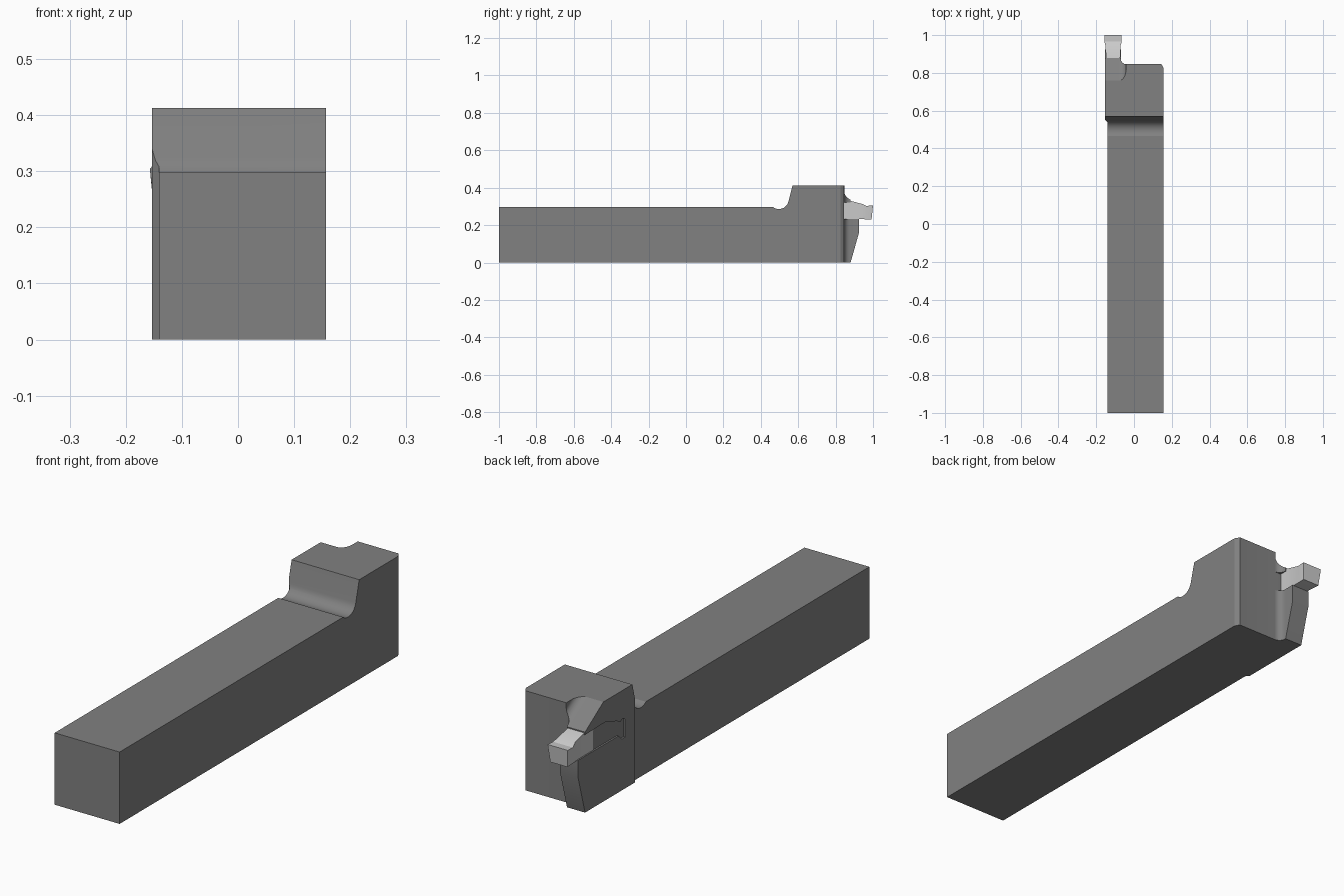
import bpy, bmesh
from math import sin, cos, pi

if "Cube" in bpy.data.objects:
    bpy.data.objects.remove(bpy.data.objects["Cube"])


def loft(name, rings):
    """Closed solid through matching rings of 3D points."""
    bm = bmesh.new()
    vs = [[bm.verts.new(p) for p in r] for r in rings]
    n = len(rings[0])
    for a, b in zip(vs, vs[1:]):
        for i in range(n):
            j = (i + 1) % n
            bm.faces.new((a[i], a[j], b[j], b[i]))
    bm.faces.new(vs[0])
    bm.faces.new(vs[-1])
    bmesh.ops.recalc_face_normals(bm, faces=bm.faces)
    me = bpy.data.meshes.new(name)
    bm.to_mesh(me)
    bm.free()
    ob = bpy.data.objects.new(name, me)
    bpy.context.collection.objects.link(ob)
    return ob


def side_prism(name, yz, x0, x1):
    return loft(name, [[(x, y, z) for y, z in yz] for x in (x0, x1)])


def plan_prism(name, xy, z0, z1):
    return loft(name, [[(x, y, z) for x, y in xy] for z in (z0, z1)])


def boolean(ob, tool, op='DIFFERENCE'):
    m = ob.modifiers.new(op, 'BOOLEAN')
    m.operation, m.solver, m.object = op, 'EXACT', tool
    dg = bpy.context.evaluated_depsgraph_get()
    me = bpy.data.meshes.new_from_object(ob.evaluated_get(dg))
    ob.modifiers.clear()
    ob.data = me
    bpy.data.objects.remove(tool)


def arc(cx, cy, r, a0, a1, n=8):
    return [(cx + r * cos((a0 + (a1 - a0) * i / n) * pi / 180),
             cy + r * sin((a0 + (a1 - a0) * i / n) * pi / 180)) for i in range(n + 1)]


L, R = -0.153, 0.157

# shank and raised head, one side profile with a rounded relief groove
profile = [(-1, 0), (-1, .298), (.465, .298)]
profile += arc(.497, .338, .052, 231, 347, 12)
profile += [(.57, .413), (.846, .413), (.846, 0)]
holder = side_prism("holder_body", profile, L, R)

# shank is slightly narrower than the head
boolean(holder, plan_prism("cut_shank", [(-.3, -1.1), (-.141, -1.1), (-.141, .54), (L - .002, .553), (-.3, .553)], -.1, .6))
# chamfered rear corner
boolean(holder, plan_prism("cut_corner", [(.145, .86), (.145, .846), (R, .825), (.17, .80), (.17, .86)], -.1, .6))

# blade under the insert, filleted into the head
fillet = arc(-.040, .876, .03, 180, 270)
blade = plan_prism("support_blade", [(L, .80), (L, .95), (-.070, .95)] + fillet + [(-.04, .80)], 0, .234)
boolean(blade, side_prism("cut_front", [(.88 - .0281, -.1), (.925, .16), (.925, .3), (1.1, .3), (1.1, -.1)], -.3, .1))
boolean(holder, blade, 'UNION')

# clamping jaw above the insert
jaw = plan_prism("clamp_jaw", [(L, .80), (L, .88), (-.070, .88)] + fillet + [(-.04, .80)], .32, .413)
boolean(holder, jaw, 'UNION')

# sloping chip-relief notch with a rounded inner corner
section = [(-.3, 0)] + arc(-.078, .035, .035, 270, 360) + [(-.043, .3), (-.3, .3)]
boolean(holder, loft("cut_notch", [[(x, y, .413 - (y - .76) * .66 + h) for x, h in section]
                                   for y in (.70, .95)]))

# shallow insert seat on the left face
seat = [(.617, .213), (.617, .288), (.632, .297), (.65, .288), (.672, .300), (.75, .325),
        (.90, .322), (.90, .234), (.66, .234), (.64, .213)]
boolean(holder, side_prism("cut_seat", seat, -.3, -.146))

# cutting insert: y, bottom, top, half width at bottom and at top
rows = [(.82, .234, .338, .036, .038), (.87, .234, .332, .036, .038), (.94, .232, .314, .037, .039),
        (.965, .231, .303, .038, .046), (1.0, .231, .305, .039, .046)]
rings = []
for y, lo, hi, a, b in rows:
    dy = -.008 if y == 1.0 else 0
    rings.append([(-.111 - a, y + dy, lo), (-.111 + a, y + dy, lo),
                  (-.111 + b, y, hi), (-.111 - b, y, hi)])
insert = loft("cutting_insert", rings)
mat = bpy.data.materials.new("light_carbide")
mat.diffuse_color = (.75, .75, .75, 1)
mat.use_nodes = True
mat.node_tree.nodes["Principled BSDF"].inputs["Base Color"].default_value = mat.diffuse_color
insert.data.materials.append(mat)
steel = bpy.data.materials.new("dark_steel")
steel.diffuse_color = (.22, .22, .22, 1)
steel.use_nodes = True
steel.node_tree.nodes["Principled BSDF"].inputs["Base Color"].default_value = steel.diffuse_color
holder.data.materials.clear()
holder.data.materials.append(steel)

for ob in (holder, insert):
    bpy.ops.object.select_all(action='DESELECT')
    ob.select_set(True)
    bpy.context.view_layer.objects.active = ob
    bpy.ops.object.shade_smooth_by_angle(angle=.44)
